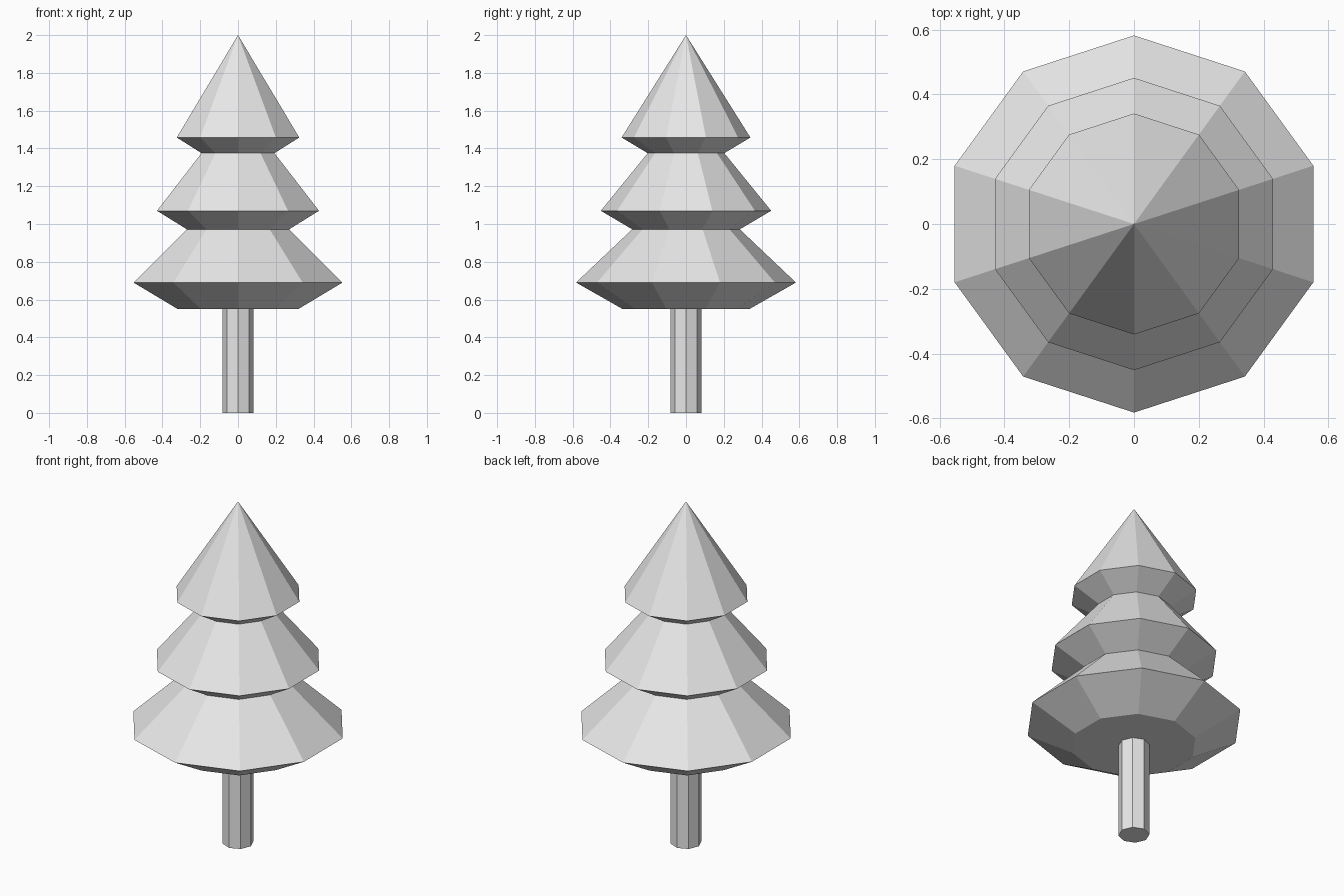
import bpy
import bmesh
from math import cos, sin, pi

cube = bpy.data.objects.get("Cube")
if cube:
    bpy.data.objects.remove(cube, do_unlink=True)

GREY = (0.8, 0.8, 0.8, 1.0)
grey = bpy.data.materials.new("light_grey")
grey.use_nodes = True
grey.diffuse_color = GREY
grey.node_tree.nodes["Principled BSDF"].inputs["Base Color"].default_value = GREY


def lathe(name, sides, profile):
    """Closed faceted solid from (radius, height) pairs; radius 0 makes a tip."""
    bm = bmesh.new()
    rings = []
    for r, z in profile:
        count = sides if r else 1
        angles = [pi / 2 + 2 * pi * i / sides for i in range(count)]
        rings.append([bm.verts.new((r * cos(a), r * sin(a), z)) for a in angles])
    for low, high in zip(rings, rings[1:]):
        for i in range(sides):
            j = (i + 1) % sides
            if len(high) == 1:
                bm.faces.new((low[i], low[j], high[0]))
            else:
                bm.faces.new((low[i], low[j], high[j], high[i]))
    for ring in (rings[0], rings[-1]):
        if len(ring) > 1:
            bm.faces.new(ring)
    bmesh.ops.recalc_face_normals(bm, faces=bm.faces)
    mesh = bpy.data.meshes.new(name)
    bm.to_mesh(mesh)
    bm.free()
    mesh.materials.append(grey)
    obj = bpy.data.objects.new(name, mesh)
    bpy.context.collection.objects.link(obj)
    return obj


# Three stacked tiers of foliage in one ten-sided shell
lathe("foliage", 10, [
    (0.336, 0.55), (0.582, 0.69),
    (0.285, 0.972), (0.451, 1.07),
    (0.203, 1.375), (0.341, 1.458),
    (0, 2.0),
])

# Eight-sided trunk
lathe("trunk", 8, [(0.083, 0), (0.083, 0.55)])
